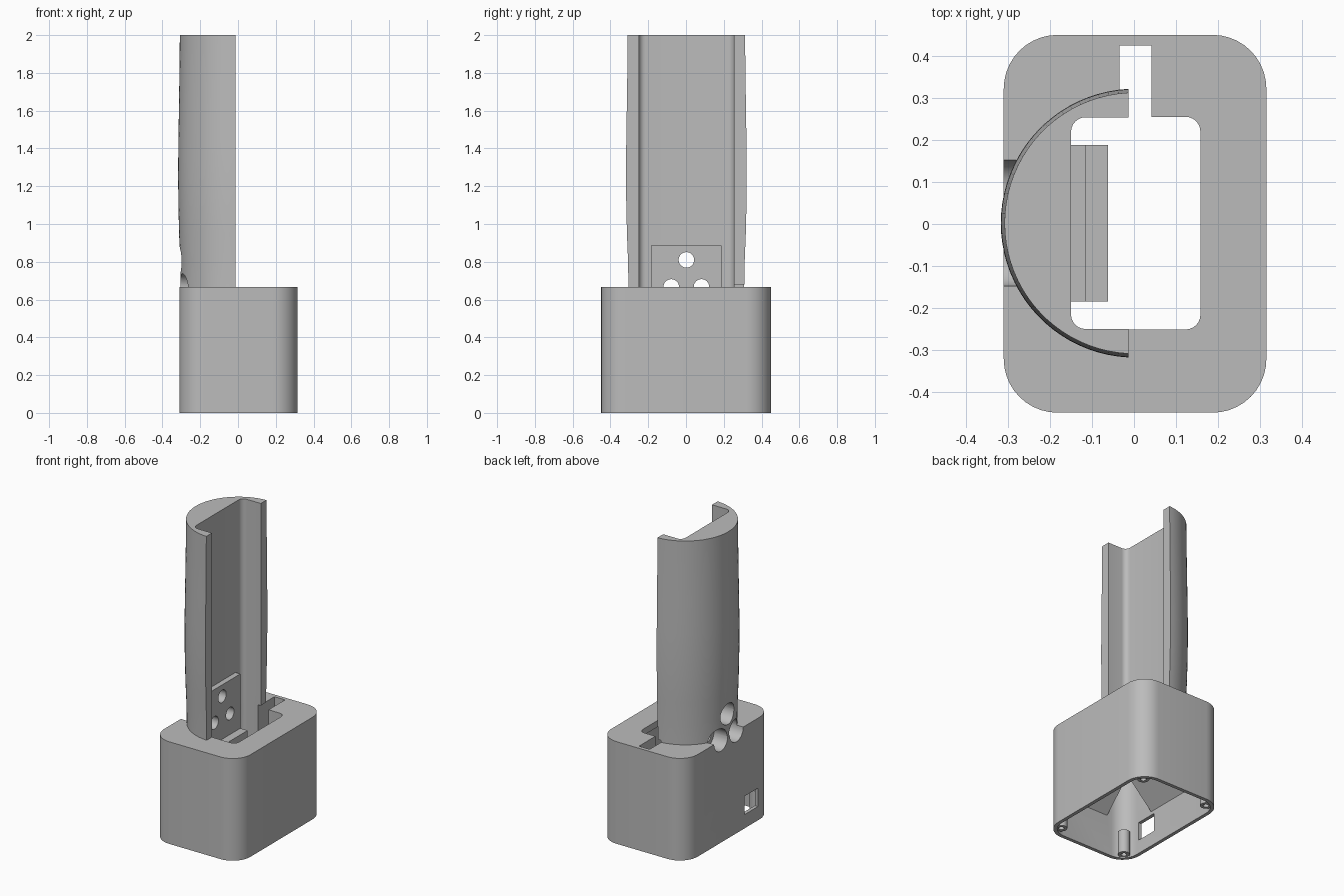
import bpy, bmesh
from math import cos, sin, pi, acos, radians

if "Cube" in bpy.data.objects:
    bpy.data.objects.remove(bpy.data.objects["Cube"], do_unlink=True)

grey = bpy.data.materials.new("plain_grey")
grey.use_nodes = True
GREY = (0.5, 0.5, 0.5, 1)
grey.diffuse_color = GREY
grey.node_tree.nodes["Principled BSDF"].inputs["Base Color"].default_value = GREY

CX, CY = 0.003, 0.002   # shared centre of body and handle
TOP = 0.667             # height of the base


def loft(name, rings):
    """Skin a closed solid through equally sized rings of points."""
    bm = bmesh.new()
    loops = [[bm.verts.new(p) for p in ring] for ring in rings]
    n = len(loops[0])
    for a, b in zip(loops, loops[1:]):
        for i in range(n):
            j = (i + 1) % n
            bm.faces.new((a[i], a[j], b[j], b[i]))
    bm.faces.new(loops[0])
    bm.faces.new(loops[-1])
    bmesh.ops.recalc_face_normals(bm, faces=bm.faces)
    mesh = bpy.data.meshes.new(name)
    bm.to_mesh(mesh)
    bm.free()
    mesh.materials.append(grey)
    ob = bpy.data.objects.new(name, mesh)
    bpy.context.collection.objects.link(ob)
    return ob


def arc(x, y, r, start, end, steps):
    return [(x + r * cos(start + (end - start) * i / steps),
             y + r * sin(start + (end - start) * i / steps)) for i in range(steps + 1)]


def prism(name, outline, lo, hi, axis="z"):
    place = {"z": lambda a, b, t: (a, b, t),
             "y": lambda a, b, t: (a, t, b),
             "x": lambda a, b, t: (t, a, b)}[axis]
    return loft(name, [[place(a, b, t) for a, b in outline] for t in (lo, hi)])


def rounded(x0, x1, y0, y1, r, steps=10):
    corners = [(x1 - r, y1 - r), (x0 + r, y1 - r), (x0 + r, y0 + r), (x1 - r, y0 + r)]
    pts = []
    for k, (x, y) in enumerate(corners):
        pts += arc(x, y, r, k * pi / 2, (k + 1) * pi / 2, steps)
    return pts


def circle(x, y, r, steps=32):
    return arc(x, y, r, 0, 2 * pi, steps)[:-1]


def box(name, x0, x1, y0, y1, z0, z1):
    return prism(name, [(x0, y0), (x1, y0), (x1, y1), (x0, y1)], z0, z1)


def combine(target, others, operation, keep=False):
    """Bake boolean operations into the target mesh."""
    for other in others:
        mod = target.modifiers.new("cut", "BOOLEAN")
        mod.operation, mod.solver, mod.object = operation, "EXACT", other
        bpy.context.view_layer.update()
        graph = bpy.context.evaluated_depsgraph_get()
        mesh = bpy.data.meshes.new_from_object(target.evaluated_get(graph))
        target.modifiers.clear()
        target.data = mesh
    if not keep:
        discard(others)


def discard(objects):
    for ob in objects:
        bpy.data.objects.remove(ob, do_unlink=True)


# Hollow base, open underneath
base = prism("base", rounded(-0.31, 0.315, -0.449, 0.45, 0.128), 0, TOP)
combine(base, [prism("cavity", rounded(-0.287, 0.292, -0.426, 0.427, 0.105), -0.1, 0.625)],
        "DIFFERENCE")

# Sloped supports under both ends of the opening
supports = []
for side in (-1, 1):
    profile = [(side * y, z) for y, z in
               ((0.44, 0.25), (0.44, 0.65), (0.23, 0.65), (0.23, 0.46))]
    supports.append(prism("end_support", profile, -0.15, 0.16, "x"))
combine(base, supports, "UNION")

# Opening, cable notch and side window
notch = box("notch", -0.035, 0.042, 0.2, 0.425, 0.1, 0.68)
opening = prism("opening", rounded(-0.15, 0.158, -0.251, 0.255, 0.035, 6), 0.3, 0.8)
window = box("window", -0.4, -0.2, -0.3, -0.16, 0.09, 0.21)
combine(base, [opening, window], "DIFFERENCE")
combine(base, [notch], "DIFFERENCE", keep=True)

# Half-round handle with a gentle swell and an open channel
EDGE, BACK, HALF, FILLET = -0.013, -0.15, 0.252, 0.035
rings = []
for z, r in ((TOP - 0.004, 0.307), (0.8, 0.309), (0.95, 0.315), (1.1, 0.3185), (1.25, 0.32),
             (1.4, 0.319), (1.6, 0.316), (1.8, 0.313), (2.0, 0.311)):
    a = acos((EDGE - CX) / r)
    ring = arc(CX, CY, r, a, 2 * pi - a, 40)
    ring += [(EDGE, CY - HALF)]
    ring += arc(BACK + FILLET, CY - HALF + FILLET, FILLET, 1.5 * pi, pi, 6)
    ring += arc(BACK + FILLET, CY + HALF - FILLET, FILLET, pi, pi / 2, 6)
    ring += [(EDGE, CY + HALF)]
    rings.append([(x, y, z) for x, y in ring])
handle = loft("handle", rings)
combine(handle, [notch], "DIFFERENCE")

# Mounting block: raised plate, ledge and sloped underside
block = prism("mounting_block",
              [(-0.295, 0.225), (-0.062, 0.458), (-0.062, 0.53), (-0.115, 0.53),
               (-0.115, 0.885), (-0.2, 0.885), (-0.2, 0.645), (-0.295, 0.645)],
              -0.185, 0.188, "y")

# Three counterbored screw holes through handle, base and block
drills = []
for y, z in ((0, 0.81), (-0.08, TOP), (0.08, TOP)):
    drills.append(prism("through_hole", circle(y + CY, z, 0.041), -0.5, 0.0, "x"))
    drills.append(prism("counterbore", circle(y + CY, z, 0.07), -0.5, -0.21, "x"))
for part in (base, handle, block):
    combine(part, drills, "DIFFERENCE", keep=True)
discard(drills)

# Corner screw posts inside the base
parts = [base, handle, block]
for sx in (-1, 1):
    for sy in (-1, 1):
        x, y = CX + sx * 0.242, sy * 0.378
        post = prism("screw_post", circle(x, y, 0.036, 24), 0.008, 0.16)
        combine(post, [prism("pilot", circle(x, y, 0.017, 16), -0.1, 0.12)], "DIFFERENCE")
        parts.append(post)

# Smooth curved walls, crisp edges
bpy.ops.object.select_all(action="DESELECT")
for ob in parts:
    ob.select_set(True)
bpy.context.view_layer.objects.active = base
bpy.ops.object.shade_smooth_by_angle(angle=radians(30))
